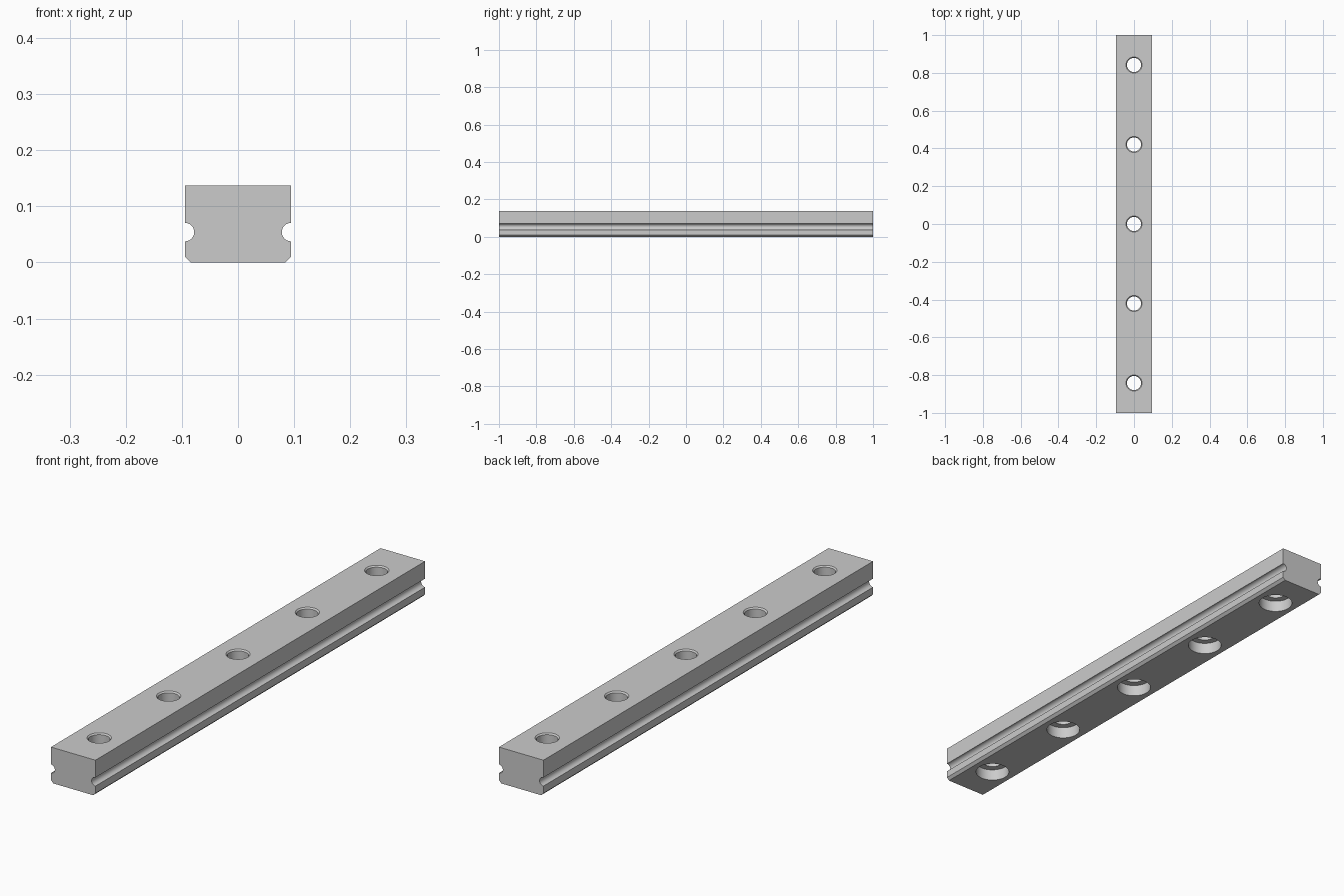
import bpy, bmesh
from math import sin, cos, pi, radians

if "Cube" in bpy.data.objects:
    bpy.data.objects.remove(bpy.data.objects["Cube"])

HALF_W, HEIGHT, LENGTH = 0.0945, 0.137, 2.0
CHAMFER = 0.01
GROOVE_Z, GROOVE_R = 0.054, 0.0165
PITCH = 0.421
SEGS = 32


def make_object(name, bm):
    bmesh.ops.recalc_face_normals(bm, faces=bm.faces)
    mesh = bpy.data.meshes.new(name)
    bm.to_mesh(mesh)
    bm.free()
    obj = bpy.data.objects.new(name, mesh)
    bpy.context.collection.objects.link(obj)
    return obj


# Rail: half cross-section with a round ball groove, mirrored and extruded
half = [(HALF_W - CHAMFER, 0), (HALF_W, CHAMFER)]
for i in range(13):
    a = -pi / 2 - pi * i / 12
    half.append((HALF_W + GROOVE_R * cos(a), GROOVE_Z + GROOVE_R * sin(a)))
half.append((HALF_W, HEIGHT))
profile = half + [(-x, z) for x, z in reversed(half)]

bm = bmesh.new()
face = bm.faces.new([bm.verts.new((x, -LENGTH / 2, z)) for x, z in profile])
ext = bmesh.ops.extrude_face_region(bm, geom=[face])
bmesh.ops.translate(bm, vec=(0, LENGTH, 0),
                    verts=[v for v in ext["geom"] if isinstance(v, bmesh.types.BMVert)])
rail = make_object("guide_rail", bm)

# Stepped hole cutters: counterbore below, through hole, small chamfer on top
steps = [(0.063, -0.02), (0.063, 0.045), (0.0375, 0.045),
         (0.0375, HEIGHT - 0.005), (0.0425, HEIGHT), (0.0425, HEIGHT + 0.02)]
bm = bmesh.new()
for k in range(-2, 3):
    rings = [[bm.verts.new((r * cos(2 * pi * i / SEGS), k * PITCH + r * sin(2 * pi * i / SEGS), z))
              for i in range(SEGS)] for r, z in steps]
    for lower, upper in zip(rings, rings[1:]):
        for i in range(SEGS):
            j = (i + 1) % SEGS
            bm.faces.new((lower[i], lower[j], upper[j], upper[i]))
    bm.faces.new(rings[0][::-1])
    bm.faces.new(rings[-1])
cutter = make_object("hole_cutter", bm)
cutter.hide_render = True

# Cut the bolt holes
mod = rail.modifiers.new("bolt_holes", 'BOOLEAN')
mod.operation = 'DIFFERENCE'
mod.solver = 'EXACT'
mod.object = cutter
bpy.context.view_layer.objects.active = rail
rail.select_set(True)
bpy.ops.object.modifier_apply(modifier=mod.name)
bpy.data.objects.remove(cutter)

# Smooth the curved walls, keep the edges crisp
bpy.ops.object.shade_smooth_by_angle(angle=radians(30))
